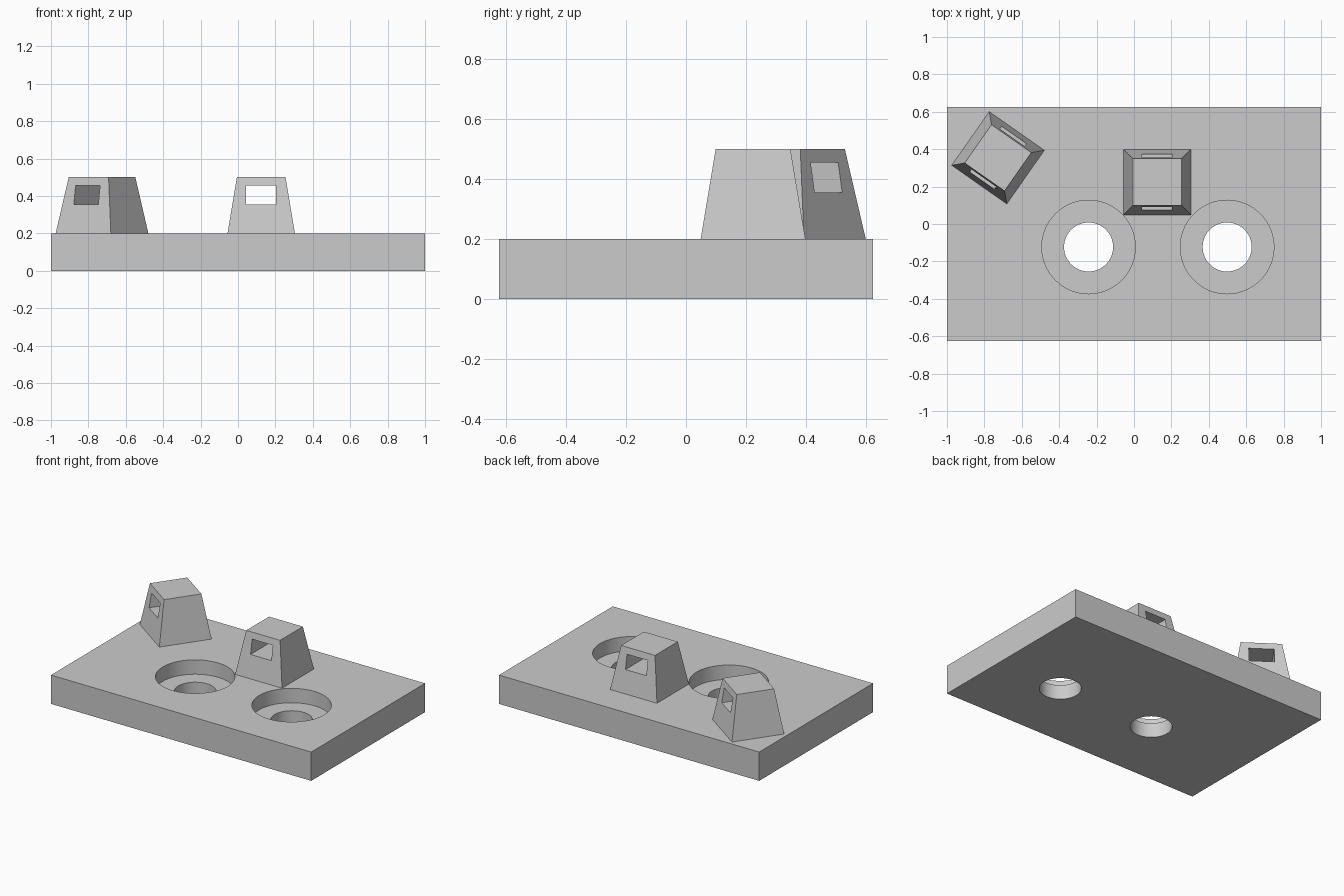
import bpy
import bmesh
from math import radians
from mathutils import Matrix

cube = bpy.data.objects.get("Cube")
if cube:
    bpy.data.objects.remove(cube, do_unlink=True)

grey = bpy.data.materials.new("plain_grey")
grey.use_nodes = True
tone = (0.6, 0.6, 0.6, 1)
grey.diffuse_color = tone
grey.node_tree.nodes["Principled BSDF"].inputs["Base Color"].default_value = tone

PLATE_TOP = 0.2


def make_object(name, bm):
    mesh = bpy.data.meshes.new(name)
    bm.to_mesh(mesh)
    bm.free()
    mesh.materials.append(grey)
    ob = bpy.data.objects.new(name, mesh)
    bpy.context.collection.objects.link(ob)
    return ob


def box(name, size, centre):
    bm = bmesh.new()
    bmesh.ops.create_cube(bm, size=1)
    bmesh.ops.scale(bm, vec=size, verts=bm.verts)
    bmesh.ops.translate(bm, vec=centre, verts=bm.verts)
    return make_object(name, bm)


def cylinder(name, radius, low, high, x, y):
    bm = bmesh.new()
    bmesh.ops.create_cone(bm, cap_ends=True, segments=96, radius1=radius, radius2=radius,
                          depth=high - low, matrix=Matrix.Translation((x, y, (low + high) / 2)))
    return make_object(name, bm)


def cut(target, cutter):
    """Apply a boolean difference, then discard the cutter."""
    cutter.hide_render = True
    mod = target.modifiers.new("cut", 'BOOLEAN')
    mod.operation = 'DIFFERENCE'
    mod.solver = 'EXACT'
    mod.object = cutter
    bpy.ops.object.select_all(action='DESELECT')
    target.select_set(True)
    bpy.context.view_layer.objects.active = target
    bpy.ops.object.modifier_apply(modifier=mod.name)
    bpy.data.objects.remove(cutter, do_unlink=True)


def post(name, x, y, angle):
    """Tapered block with a straight rectangular window through its depth."""
    bm = bmesh.new()
    bmesh.ops.create_cube(bm, size=1)
    for v in bm.verts:
        top = v.co.z > 0
        v.co.x *= 0.26 if top else 0.36
        v.co.y *= 0.25 if top else 0.35
        v.co.z = 0.3 if top else 0
    ob = make_object(name, bm)
    cut(ob, box("window_cutter", (0.16, 0.6, 0.1), (0, 0, 0.205)))
    ob.location = (x, y, PLATE_TOP)
    ob.rotation_euler.z = radians(angle)
    return ob


# Base plate with two counterbored holes
plate = box("base_plate", (2, 1.25, PLATE_TOP), (0, 0, PLATE_TOP / 2))
for x in (-0.243, 0.498):
    cut(plate, cylinder("counterbore_cutter", 0.25, 0.1, 0.3, x, -0.123))
    cut(plate, cylinder("hole_cutter", 0.131, -0.1, 0.3, x, -0.123))
bpy.ops.object.shade_smooth_by_angle(angle=radians(30))

# Two tapered posts, one square to the plate and one turned
post("middle_post", 0.124, 0.224, 0)
post("turned_post", -0.727, 0.354, -35)
